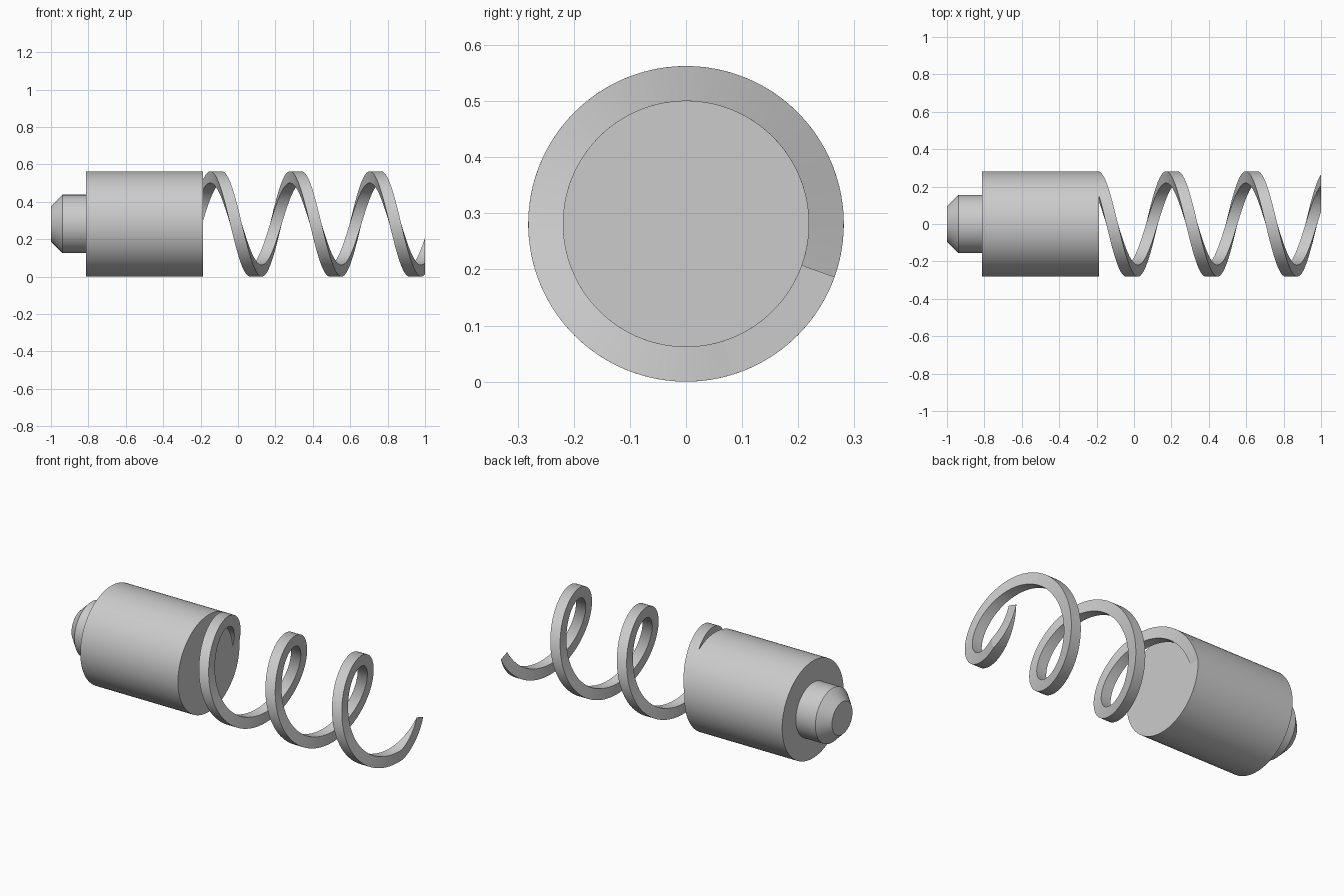
import bpy
import bmesh
from math import cos, sin, radians

cube = bpy.data.objects.get("Cube")
if cube:
    bpy.data.objects.remove(cube, do_unlink=True)

U = 0.0625             # base module
R = 4.5 * U            # outer radius, also the height of the axis
FACE = -3 * U          # flat front of the body, where the coil starts
TIP = 1.0              # cut end of the coil
SIDES = 96

steel = bpy.data.materials.new("grey_steel")
steel.use_nodes = True
grey = (0.6, 0.6, 0.6, 1)
steel.diffuse_color = grey
steel.node_tree.nodes["Principled BSDF"].inputs["Base Color"].default_value = grey


def finish(bm, name):
    bmesh.ops.remove_doubles(bm, verts=bm.verts, dist=1e-5)
    bmesh.ops.recalc_face_normals(bm, faces=bm.faces)
    mesh = bpy.data.meshes.new(name)
    bm.to_mesh(mesh)
    bm.free()
    mesh.materials.append(steel)
    obj = bpy.data.objects.new(name, mesh)
    bpy.context.collection.objects.link(obj)
    bpy.ops.object.select_all(action='DESELECT')
    obj.select_set(True)
    bpy.context.view_layer.objects.active = obj
    bpy.ops.object.shade_smooth_by_angle(angle=radians(12))


def skin(bm, rings):
    """Join successive closed rings with quads."""
    for a, b in zip(rings, rings[1:]):
        n = len(a)
        for i in range(n):
            j = (i + 1) % n
            bm.faces.new((a[i], a[j], b[j], b[i]))


def turned(name, profile):
    """Solid turned about the long axis from (x, radius) points."""
    bm = bmesh.new()
    rings = []
    for x, r in profile:
        angles = [radians(360 * i / SIDES) for i in range(SIDES)]
        rings.append([bm.verts.new((x, r * cos(a), R + r * sin(a))) for a in angles])
    skin(bm, rings)
    bm.faces.new(rings[0])
    bm.faces.new(rings[-1])
    finish(bm, name)


# Body and chamfered shank
turned("body", [(-1 + 3 * U, R), (FACE, R)])
turned("shank", [(-1, 1.5 * U), (-1 + U, 2.5 * U), (-1 + 3 * U, 2.5 * U)])

# Square section coil, trimmed flat at both ends
PITCH, CREST = 0.426, -0.117
start = 360 * (FACE - U / 2 - CREST) / PITCH
end = 360 * (TIP + U / 2 - CREST) / PITCH
steps = 280
section = [(-U / 2, R - U), (-U / 2, R), (U / 2, R), (U / 2, R - U)]
bm = bmesh.new()
rings = []
for i in range(steps + 1):
    deg = start + (end - start) * i / steps
    a = radians(deg)
    centre = CREST + PITCH * deg / 360
    rings.append([bm.verts.new((min(max(centre + dx, FACE), TIP),
                                -r * sin(a), R + r * cos(a)))
                  for dx, r in section])
skin(bm, rings)
finish(bm, "coil")
